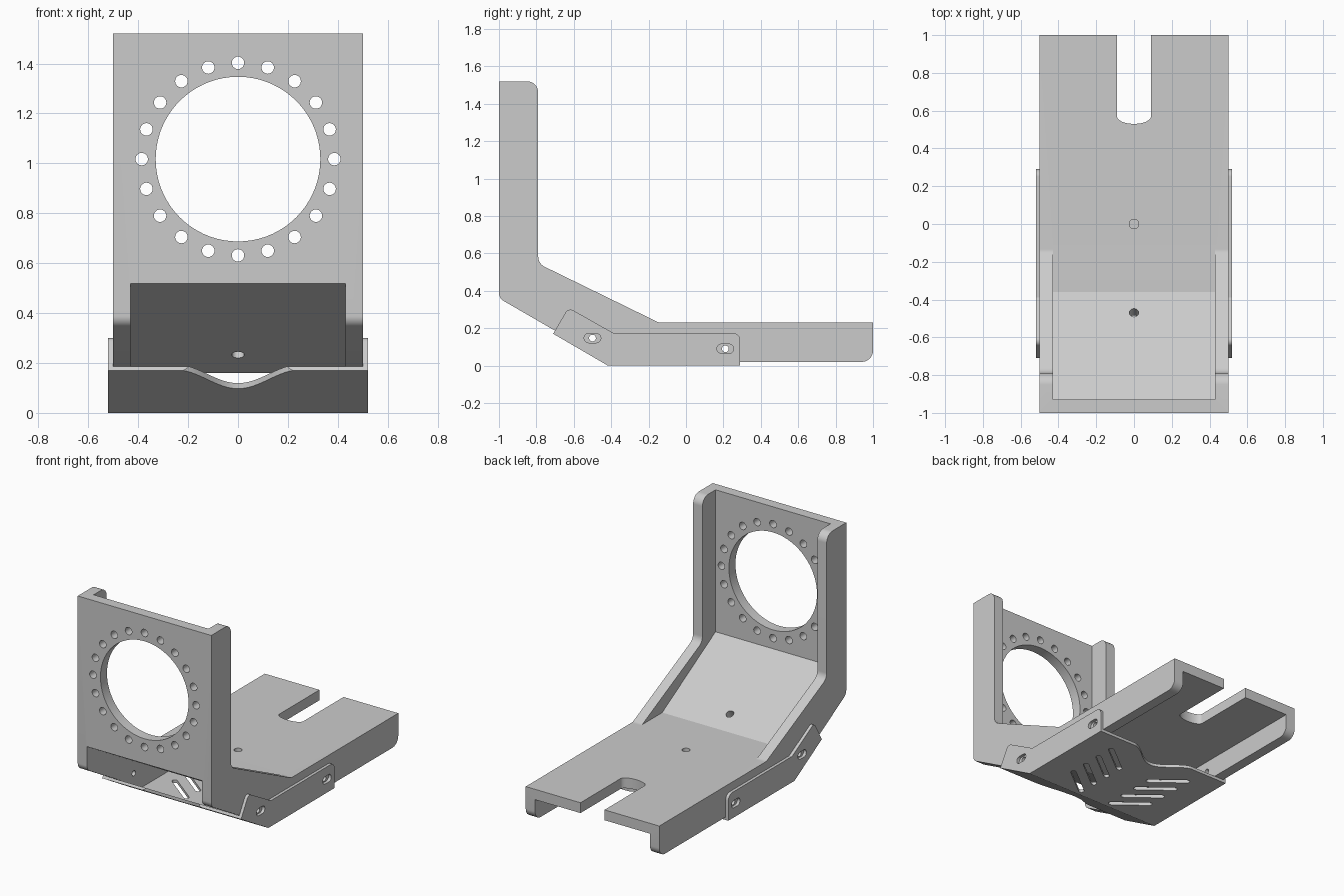
import bpy, bmesh, math
from mathutils import Vector

if "Cube" in bpy.data.objects:
    bpy.data.objects.remove(bpy.data.objects["Cube"])

grey = bpy.data.materials.new("light grey")
grey.diffuse_color = (0.6, 0.6, 0.6, 1)
grey.use_nodes = True
grey.node_tree.nodes["Principled BSDF"].inputs["Base Color"].default_value = grey.diffuse_color
T30 = math.tan(math.radians(30))


def fillet(points, steps=8):
    """Round polygon corners given as (u, v, radius)."""
    out, n = [], len(points)
    for i, p in enumerate(points):
        c = Vector(p[:2])
        r = p[2] if len(p) > 2 else 0
        if not r:
            out.append(tuple(c))
            continue
        a = (Vector(points[i - 1][:2]) - c).normalized()
        b = (Vector(points[(i + 1) % n][:2]) - c).normalized()
        half = a.angle(b) / 2
        centre = c + (a + b).normalized() * (r / math.sin(half))
        s = c + a * (r / math.tan(half)) - centre
        e = c + b * (r / math.tan(half)) - centre
        for k in range(steps + 1):
            t = k / steps
            out.append(tuple(centre + (s * (1 - t) + e * t).normalized() * r))
    return out


def prism(name, pts, axis, lo, hi):
    """Extrude a 2D outline along an axis from lo to hi."""
    place = {'X': lambda u, v, w: (w, u, v),
             'Y': lambda u, v, w: (u, w, v),
             'Z': lambda u, v, w: (u, v, w)}[axis]
    bm = bmesh.new()
    a = [bm.verts.new(place(u, v, lo)) for u, v in pts]
    b = [bm.verts.new(place(u, v, hi)) for u, v in pts]
    bm.faces.new(a)
    bm.faces.new(b)
    for i in range(len(pts)):
        j = (i + 1) % len(pts)
        bm.faces.new((a[i], a[j], b[j], b[i]))
    bmesh.ops.recalc_face_normals(bm, faces=bm.faces)
    me = bpy.data.meshes.new(name)
    bm.to_mesh(me)
    bm.free()
    me.materials.append(grey)
    ob = bpy.data.objects.new(name, me)
    bpy.context.collection.objects.link(ob)
    return ob


def circle(u, v, r, n=24):
    return [(u + r * math.cos(2 * math.pi * k / n), v + r * math.sin(2 * math.pi * k / n))
            for k in range(n)]


def capsule(u, v, length, width, ang=0, n=8):
    r, h, pts = width / 2, (length - width) / 2, []
    for side in (1, -1):
        for k in range(n + 1):
            t = -math.pi / 2 + math.pi * k / n
            x, y = side * (h + r * math.cos(t)), side * r * math.sin(t)
            pts.append((u + x * math.cos(ang) - y * math.sin(ang),
                        v + x * math.sin(ang) + y * math.cos(ang)))
    return pts


def cut(target, cutter):
    """Subtract a cutter and delete it."""
    bpy.context.view_layer.update()
    m = target.modifiers.new("cut", 'BOOLEAN')
    m.operation, m.solver, m.object = 'DIFFERENCE', 'EXACT', cutter
    bpy.context.view_layer.objects.active = target
    bpy.ops.object.modifier_apply(modifier=m.name)
    bpy.data.objects.remove(cutter)


# Bent bracket: solid side outline, hollowed above and below the bent sheet
body = prism("bent_bracket", fillet([
    (-1, 1.52), (-0.79, 1.52, 0.06), (-0.79, 0.545, 0.06), (-0.145, 0.23, 0.05),
    (1, 0.23), (1, 0.02, 0.06), (-0.412, 0.02), (-1, 0.36, 0.05)]), 'X', -0.5, 0.5)
cut(body, prism("upper_hollow", [
    (-0.93, 1.7), (-0.93, 0.23 + 0.57 * T30), (-0.36, 0.23), (-0.10, 0.23), (-0.10, 1.7)],
    'X', -0.43, 0.43))
cut(body, prism("lower_hollow", [
    (-1.2, 0.16 + 0.821 * T30), (-0.379, 0.16), (1.2, 0.16), (1.2, -0.2), (-1.2, -0.2)],
    'X', -0.43, 0.43))

# Large opening and ring of bolt holes in the upright
cut(body, prism("opening", circle(0, 1.017, 0.33, 72), 'Y', -1.1, -0.85))
for k in range(20):
    a = 2 * math.pi * k / 20
    cut(body, prism("ring_hole", circle(0.386 * math.cos(a), 1.017 + 0.386 * math.sin(a), 0.025),
                    'Y', -1.1, -0.85))

# Rear slot with a shallow curved end
arc = [(0.09 * math.cos(t), 0.57 - 0.04 * math.sin(t))
       for t in [math.pi * k / 16 for k in range(17)]]
cut(body, prism("rear_slot", [(0.09, 1.2)] + arc + [(-0.09, 1.2)], 'Z', 0, 0.4))

# Small holes in floor, slope and side walls
cut(body, prism("floor_hole", circle(0, 0, 0.025), 'Z', 0.1, 0.3))
slope_hole = prism("slope_hole", circle(0, 0, 0.025), 'Z', -0.12, 0.12)
slope_hole.location = (0, -0.47, 0.293)
slope_hole.rotation_euler = (-math.radians(30), 0, 0)
cut(body, slope_hole)
bolts = [(-0.5, 0.147), (0.21, 0.09)]
for y, z in bolts:
    for s in (-1, 1):
        cut(body, prism("bolt_hole", circle(y, z, 0.018), 'X', s * 0.465 - 0.06, s * 0.465 + 0.06))

# Skid plate: thin folded tray wrapped under the bracket
skid = prism("skid_plate", fillet([
    (-0.71, 0.17), (-0.629, 0.31, 0.03), (-0.39, 0.175), (0.29, 0.175, 0.04),
    (0.29, 0), (-0.418, 0)]), 'X', -0.52, 0.52)
cut(skid, prism("tray_hollow", [
    (-1.013, 0.02 + 0.6 * T30), (-1.013, 1), (1, 1), (1, 0.02), (-0.413, 0.02)],
    'X', -0.5, 0.5))
for y, z in bolts:
    for s in (-1, 1):
        cut(skid, prism("bolt_slot", capsule(y, z, 0.09, 0.05), 'X', s * 0.51 - 0.03, s * 0.51 + 0.03))

# Wavy notches in the front and rear edges
for edge, d in ((-0.715, 1), (0.292, -1)):
    wave = []
    for k in range(25):
        x = -0.25 + 0.5 * k / 24
        wave.append((x, edge + d * 0.065 * (1 + math.cos(math.pi * x / 0.25))))
    cut(skid, prism("notch", wave + [(0.25, edge - d * 0.1), (-0.25, edge - d * 0.1)],
                    'Z', -0.1, 0.3))

# Vent slots in a chevron
for s in (-1, 1):
    for k in range(4):
        cut(skid, prism("vent", capsule(s * 0.22, -0.3 + 0.125 * k, 0.28, 0.035,
                                        s * math.radians(38)), 'Z', -0.1, 0.1))

# Smooth the rounded parts, keep folds crisp
for ob in (body, skid):
    bpy.ops.object.select_all(action='DESELECT')
    ob.select_set(True)
    bpy.context.view_layer.objects.active = ob
    bpy.ops.object.shade_smooth_by_angle(angle=math.radians(25))
